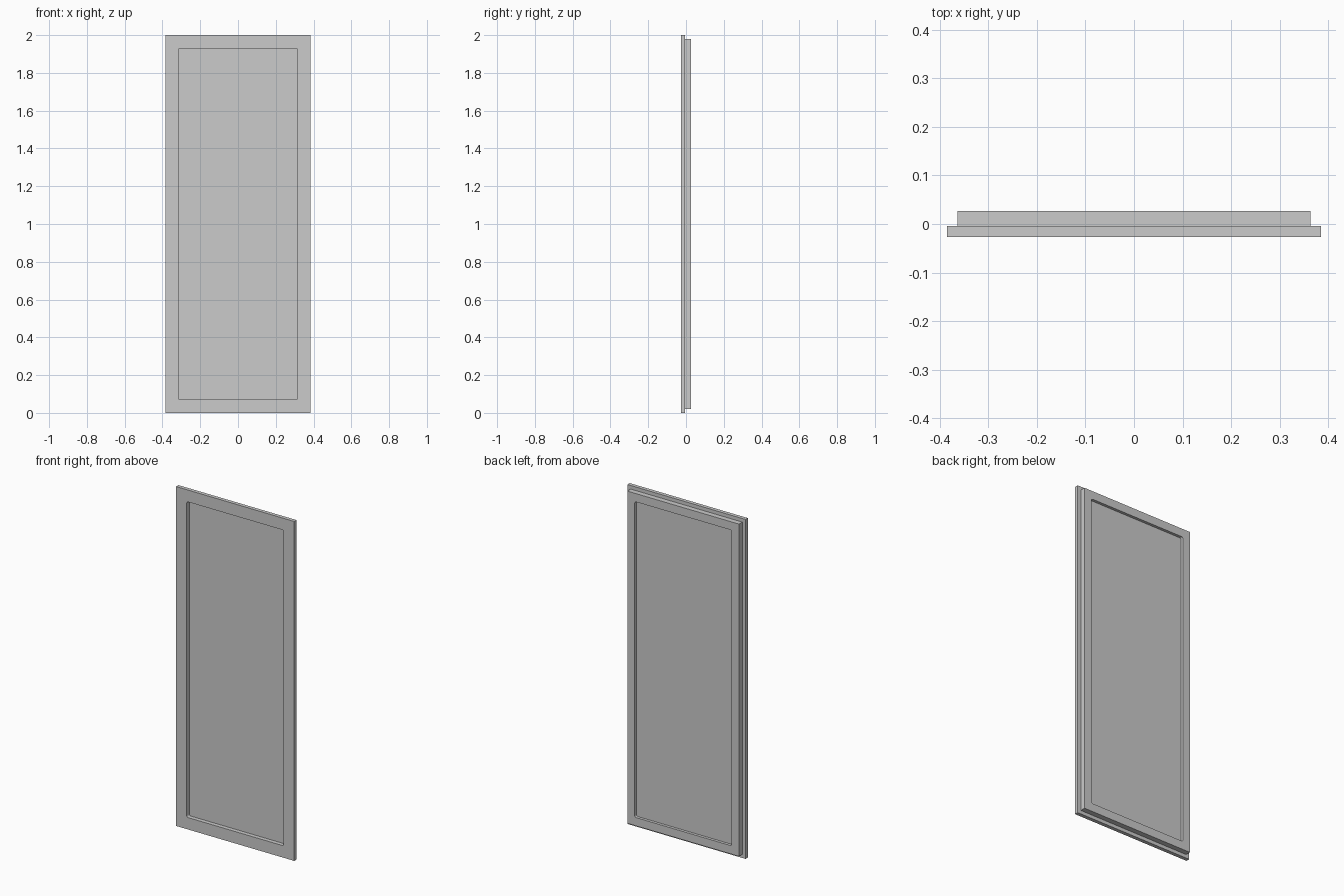
import bpy, bmesh, math

if "Cube" in bpy.data.objects:
    bpy.data.objects.remove(bpy.data.objects["Cube"])

FRONT, STEP, BACK = -0.0265, -0.0045, 0.0265
CZ = 1.0
N = 4  # segments per rounded corner


def corners(w, h):
    return [(w, h), (-w, h), (-w, -h), (w, -h)]


def rounded(w, h, r):
    pts = []
    for k, (x, z) in enumerate(corners(w - r, h - r)):
        for i in range(N + 1):
            a = math.pi / 2 * (k + i / N)
            pts.append((x + r * math.cos(a), z + r * math.sin(a)))
    return pts


def ring(bm, pts, y):
    return [bm.verts.new((x, y, CZ + z)) for x, z in pts]


def wall(bm, a, b):
    for i in range(len(a)):
        j = (i + 1) % len(a)
        bm.faces.new((a[i], a[j], b[j], b[i]))


def frame_face(bm, outer, inner):
    # flat face between a square outline and a rounded opening
    for k in range(4):
        arc = inner[k * (N + 1):(k + 1) * (N + 1)]
        for p, q in zip(arc, arc[1:]):
            bm.faces.new((outer[k], p, q))
        nxt = (k + 1) % 4
        bm.faces.new((outer[k], arc[-1], inner[nxt * (N + 1)], outer[nxt]))


def finish(bm, name):
    bmesh.ops.recalc_face_normals(bm, faces=bm.faces)
    mesh = bpy.data.meshes.new(name)
    bm.to_mesh(mesh)
    bm.free()
    obj = bpy.data.objects.new(name, mesh)
    bpy.context.collection.objects.link(obj)


# Stepped door frame: wide front lip, narrower rear body, rounded opening
bm = bmesh.new()
lip, body = corners(0.385, 1.0), corners(0.364, 0.979)
opening = rounded(0.316, 0.93, 0.01)
steps = [ring(bm, lip, FRONT), ring(bm, lip, STEP),
         ring(bm, body, STEP), ring(bm, body, BACK)]
for a, b in zip(steps, steps[1:]):
    wall(bm, a, b)
hole_front, hole_back = ring(bm, opening, FRONT), ring(bm, opening, BACK)
wall(bm, hole_front, hole_back)
frame_face(bm, steps[0], hole_front)
frame_face(bm, steps[-1], hole_back)
finish(bm, "door_frame")

# Recessed centre panel, let slightly into the frame
bm = bmesh.new()
outline = rounded(0.318, 0.932, 0.01)
front, back = ring(bm, outline, -0.002), ring(bm, outline, 0.010)
wall(bm, front, back)
bm.faces.new(front)
bm.faces.new(back)
finish(bm, "door_panel")
